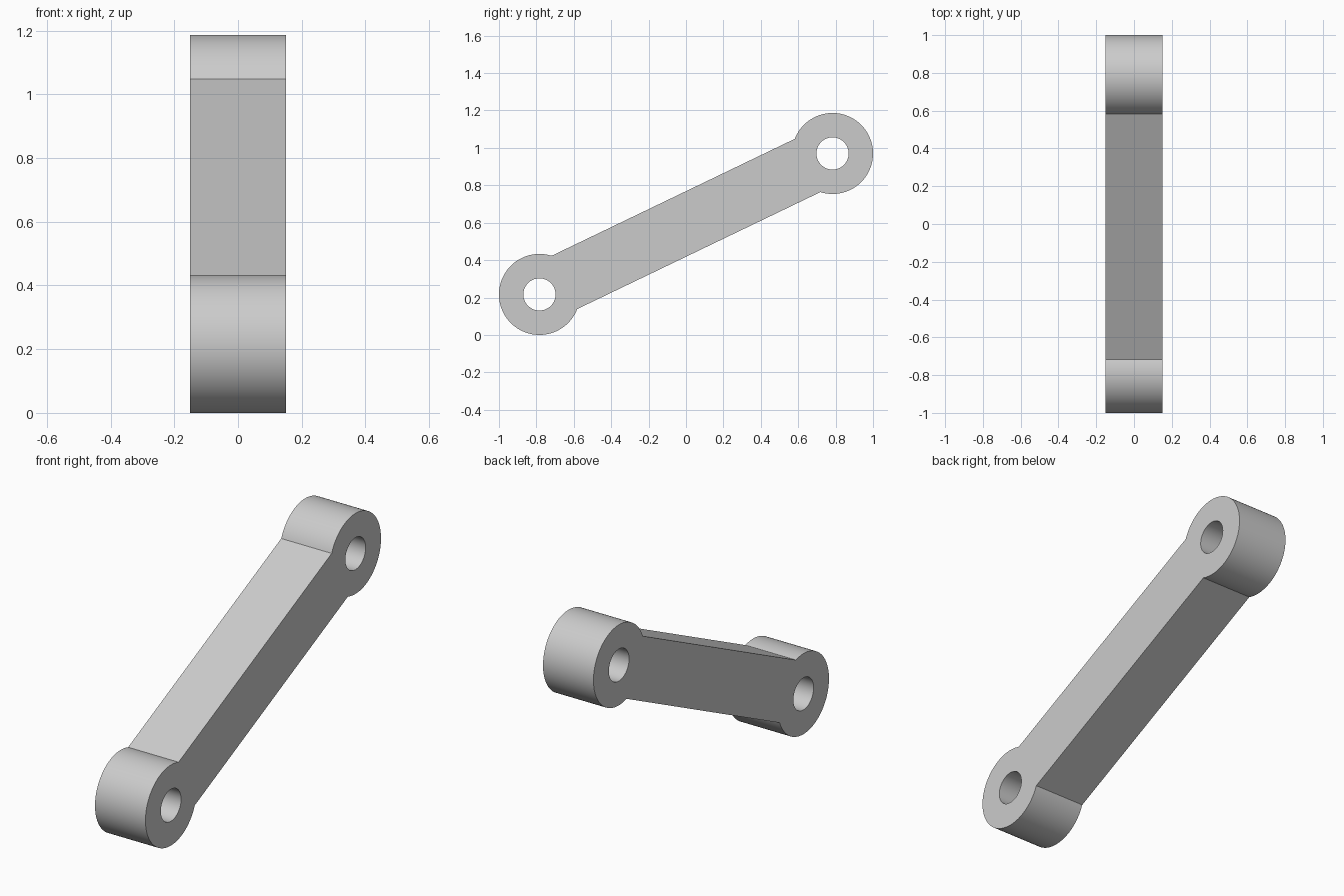
import bpy, bmesh
from math import sin, cos, asin, atan2, pi
from mathutils import Vector

if "Cube" in bpy.data.objects:
    bpy.data.objects.remove(bpy.data.objects["Cube"], do_unlink=True)

HALF_WIDTH = 0.15
EYE_RADIUS = 0.2165
HOLE_RADIUS = 0.086
BAR_HALF = 0.158
LOW = Vector((0, -0.7835, 0.2165))
HIGH = Vector((0, 0.7835, 0.97))

grey = bpy.data.materials.new("plain_grey")
grey.use_nodes = True
colour = (0.6, 0.6, 0.6, 1)
grey.diffuse_color = colour
grey.node_tree.nodes["Principled BSDF"].inputs["Base Color"].default_value = colour


def arc(centre, radius, start, sweep, count):
    """Points along an arc in the side plane."""
    angles = [start + sweep * i / count for i in range(count + 1)]
    return [centre + Vector((0, cos(a), sin(a))) * radius for a in angles]


def add_loop(bm, points):
    verts = [bm.verts.new(p) for p in points]
    return [bm.edges.new((a, b)) for a, b in zip(verts, verts[1:] + verts[:1])]


# Side profile: two round eyes joined by a straight bar, with a bore in each eye
axis = HIGH - LOW
tilt = atan2(axis.z, axis.y)
neck = asin(BAR_HALF / EYE_RADIUS)
sweep = 2 * pi - 2 * neck
outline = (arc(LOW, EYE_RADIUS, tilt + neck, sweep, 96)
           + arc(HIGH, EYE_RADIUS, tilt + pi + neck, sweep, 96))

bm = bmesh.new()
edges = add_loop(bm, outline)
for centre in (LOW, HIGH):
    edges += add_loop(bm, arc(centre, HOLE_RADIUS, 0, 2 * pi, 64)[:-1])
bmesh.ops.triangle_fill(bm, edges=edges, use_beauty=True, normal=(1, 0, 0))

# Extrude the profile across the width
bmesh.ops.translate(bm, verts=bm.verts, vec=(-HALF_WIDTH, 0, 0))
side = bmesh.ops.extrude_face_region(bm, geom=bm.faces[:])
moved = [g for g in side["geom"] if isinstance(g, bmesh.types.BMVert)]
bmesh.ops.translate(bm, verts=moved, vec=(2 * HALF_WIDTH, 0, 0))
bmesh.ops.recalc_face_normals(bm, faces=bm.faces)

mesh = bpy.data.meshes.new("link_arm")
bm.to_mesh(mesh)
bm.free()
mesh.materials.append(grey)
arm = bpy.data.objects.new("link_arm", mesh)
bpy.context.collection.objects.link(arm)

# Smooth rounds, crisp rims
bpy.context.view_layer.objects.active = arm
arm.select_set(True)
bpy.ops.object.shade_smooth_by_angle(angle=pi / 6)
